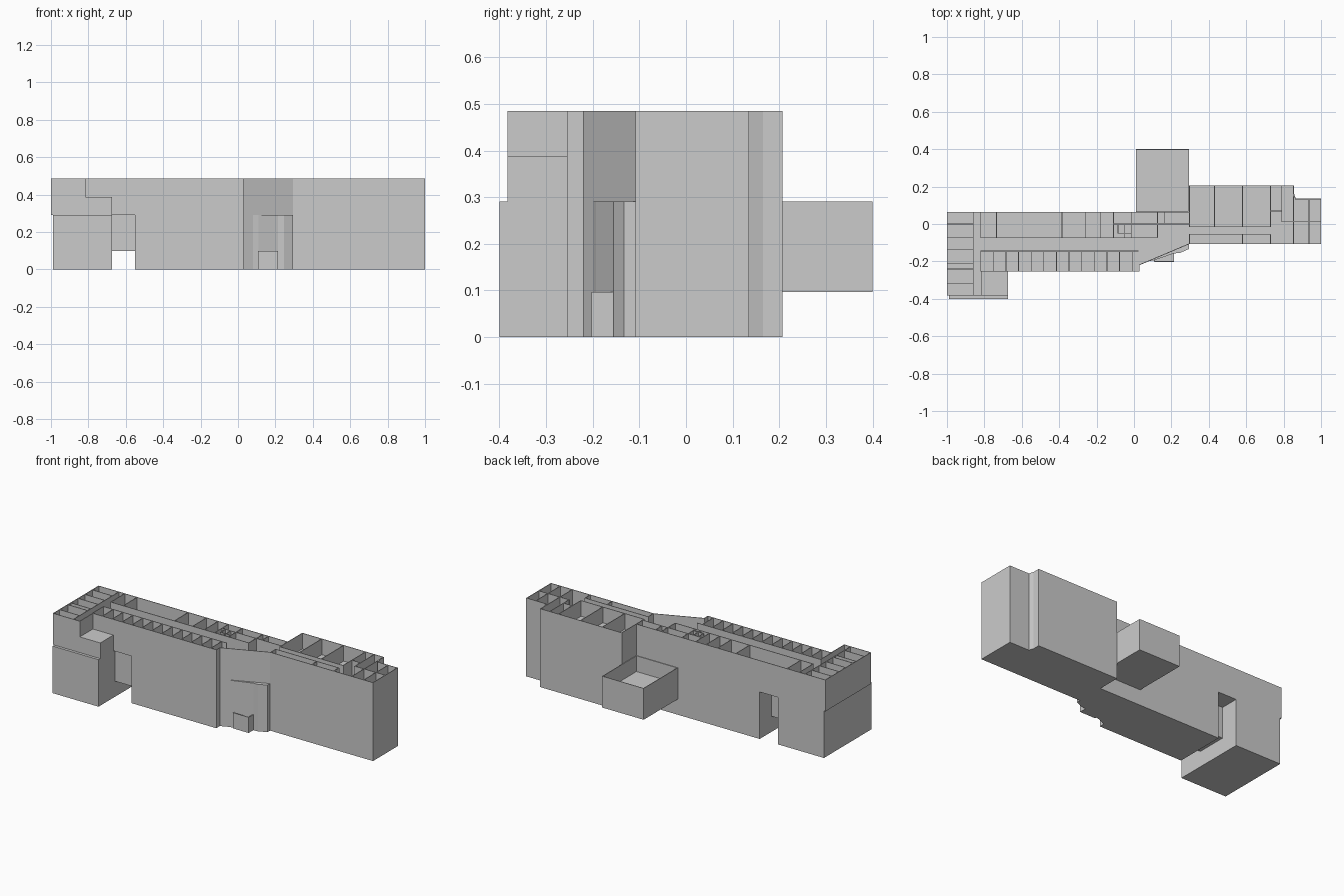
import bpy, bmesh

if "Cube" in bpy.data.objects:
    bpy.data.objects.remove(bpy.data.objects["Cube"])

STOREY = 0.097
PASSAGE_TOP = 3 * STOREY      # top of the lower storeys
FLOOR = 4 * STOREY            # floor of the open rooms
TOP = 5 * STOREY              # top of the walls
T = 0.004                     # wall thickness


def finish(name, bm):
    bmesh.ops.recalc_face_normals(bm, faces=bm.faces)
    me = bpy.data.meshes.new(name)
    bm.to_mesh(me)
    bm.free()
    ob = bpy.data.objects.new(name, me)
    bpy.context.collection.objects.link(ob)
    return ob


def prism(name, outline, z0, z1, pit=0.0):
    """Upright prism; a pit leaves a thin rim around a sunken floor."""
    bm = bmesh.new()
    base = bm.faces.new([bm.verts.new((x, y, z0)) for x, y in outline])
    ext = bmesh.ops.extrude_face_region(bm, geom=[base], use_keep_orig=True)
    up = [g for g in ext["geom"] if isinstance(g, bmesh.types.BMVert)]
    top = next(g for g in ext["geom"] if isinstance(g, bmesh.types.BMFace))
    bmesh.ops.translate(bm, verts=up, vec=(0, 0, z1 - z0))
    bmesh.ops.recalc_face_normals(bm, faces=bm.faces)
    if pit:
        bmesh.ops.inset_region(bm, faces=[top], thickness=T, use_even_offset=True)
        sunk = bmesh.ops.extrude_discrete_faces(bm, faces=[top])["faces"][0]
        bmesh.ops.translate(bm, verts=sunk.verts[:], vec=(0, 0, -pit))
    return finish(name, bm)


def rect(x0, x1, y0, y1):
    return [(x0, y0), (x1, y0), (x1, y1), (x0, y1)]


def walls(name, across=(), along=()):
    """Thin partitions: across = (x, y0, y1), along = (y, x0, x1)."""
    h = T / 2
    bm = bmesh.new()
    boxes = [(x - h, x + h, a, b) for x, a, b in across]
    boxes += [(a, b, y - h, y + h) for y, a, b in along]
    for x0, x1, y0, y1 in boxes:
        v = bmesh.ops.create_cube(bm, size=1)["verts"]
        bmesh.ops.scale(bm, verts=v, vec=(x1 - x0, y1 - y0, TOP - FLOOR))
        bmesh.ops.translate(bm, verts=v, vec=((x0 + x1) / 2, (y0 + y1) / 2, (TOP + FLOOR) / 2))
    finish(name, bm)


# Right wing and slanted link, shared by upper and lower storeys
east_side = [(0.03, -0.255), (0.03, -0.22), (0.295, -0.108), (1, -0.108),
             (1, 0.135), (0.865, 0.135), (0.855, 0.165), (0.855, 0.207),
             (0.295, 0.207), (0.295, 0.065)]

# Upper storeys with the open-topped room level
prism("upper_storeys",
      [(-1, -0.383), (-0.815, -0.383), (-0.815, -0.255)] + east_side + [(-1, 0.065)],
      PASSAGE_TOP, TOP, pit=TOP - FLOOR)

# Lower storeys either side of the passage
prism("lower_storeys", [(-0.55, -0.255)] + east_side + [(-0.55, 0.065)], 0, PASSAGE_TOP)
prism("west_base", rect(-0.99, -0.675, -0.4, 0.065), 0, PASSAGE_TOP)
prism("passage_bridge", rect(-0.675, -0.55, -0.24, -0.05), STOREY, PASSAGE_TOP)
prism("corner_terrace", rect(-0.815, -0.675, -0.383, -0.255), PASSAGE_TOP, FLOOR)

# Raised hall at the back with a sunken terrace
prism("back_hall", rect(0.01, 0.295, 0.065, 0.4), STOREY, PASSAGE_TOP, pit=STOREY)

# Entrance bay and porch at the front
prism("entrance_bay", [(0.08, -0.199), (0.11, -0.193), (0.215, -0.157), (0.245, -0.155),
                       (0.295, -0.133), (0.295, -0.1), (0.1, -0.17)], 0, PASSAGE_TOP)
prism("entrance_porch", rect(0.108, 0.215, -0.203, -0.15), 0, STOREY, pit=0.03)

# Left wing rooms on both sides of the corridor
front_x = [-0.82 + 0.0675 * i for i in range(13)]
back_x = [-0.82, -0.735, -0.385, -0.26, -0.18, -0.11, -0.015, 0.125]
walls("left_wing_front_rooms", [(x, -0.253, -0.145) for x in front_x],
      [(-0.145, -0.82, 0.025)])
walls("left_wing_back_rooms", [(x, -0.073, 0.063) for x in back_x]
      + [(0.165, 0, 0.063), (-0.05, -0.073, 0), (-0.085, -0.05, 0)],
      [(-0.073, -0.82, 0.125), (0, -0.11, 0.295), (-0.05, -0.085, -0.015)])

# End rooms on the far left
walls("end_rooms", [(-0.86, -0.381, 0.063)],
      [(y, -0.998, -0.86) for y in (0, -0.073, -0.138, -0.21, -0.24, -0.32)])

# Right wing rooms on both sides of the corridor
walls("right_wing_back_rooms",
      [(x, -0.015, 0.205) for x in (0.297, 0.43, 0.58, 0.73)]
      + [(0.79, 0.015, 0.205), (0.853, 0.015, 0.165), (0.935, 0.015, 0.133)],
      [(-0.015, 0.295, 0.73), (0.07, 0.73, 0.79), (0.015, 0.785, 0.998)])
walls("right_wing_front_rooms",
      [(x, -0.106, -0.055) for x in (0.297, 0.58, 0.73)]
      + [(0.853, -0.106, 0.015), (0.935, -0.106, 0.015)],
      [(-0.055, 0.295, 0.73)])
